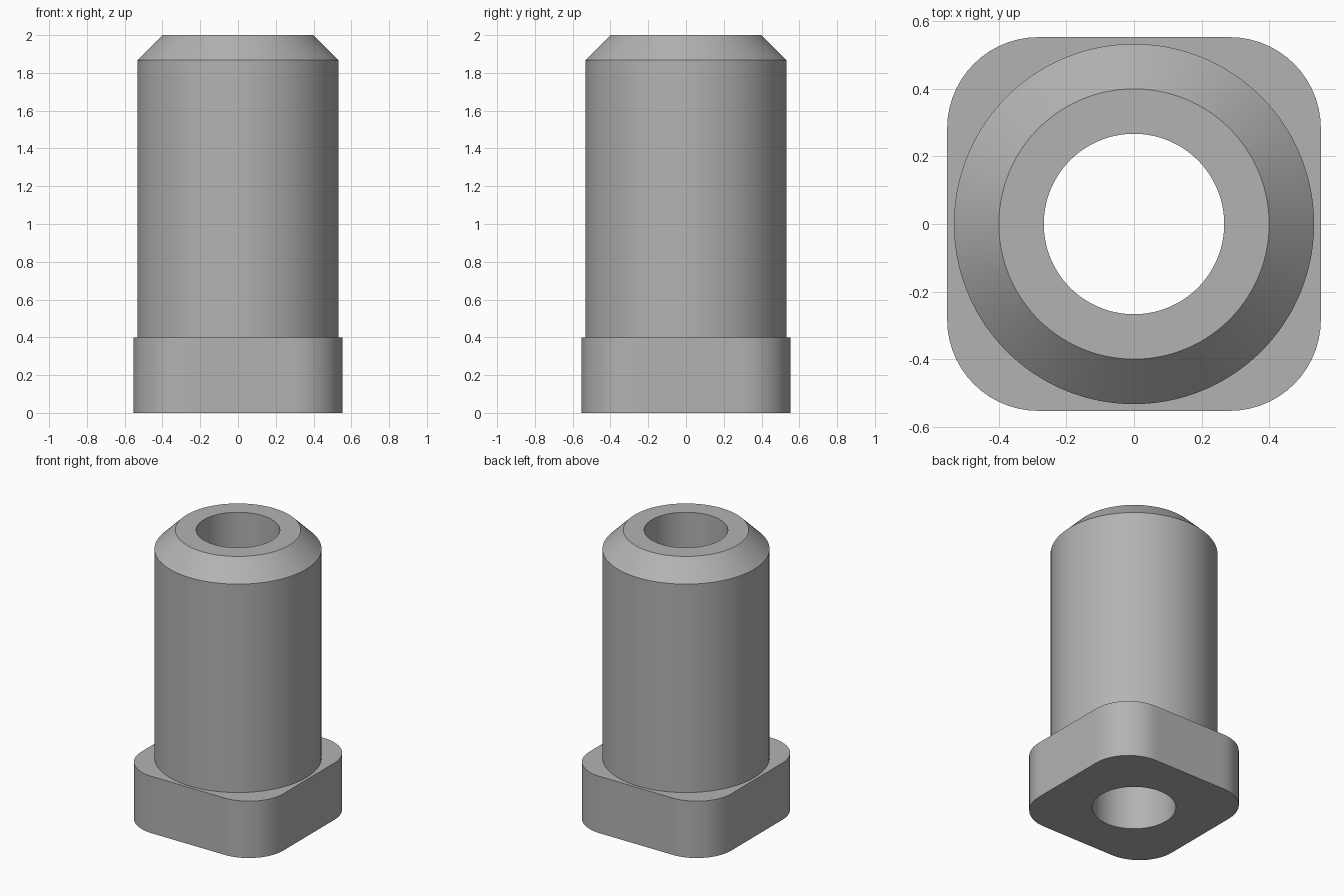
import bpy, bmesh
from math import pi, cos, sin, atan2

cube = bpy.data.objects.get("Cube")
if cube:
    bpy.data.objects.remove(cube)

HALF, CORNER = 0.553, 0.27            # square foot: half width, corner radius
BORE, SHAFT, TIP = 0.267, 0.533, 0.4  # radii
FOOT_TOP, CHAMFER, TOP = 0.4, 1.867, 2.0
ARC_STEPS, FLAT_STEPS = 14, 18

# Steel material
steel = bpy.data.materials.new("grey steel")
steel.use_nodes = True
colour = (0.45, 0.45, 0.45, 1)
steel.diffuse_color = colour
steel.node_tree.nodes["Principled BSDF"].inputs["Base Color"].default_value = colour


def rounded_square():
    """Outline of the foot: a corner arc and a flat for each quarter."""
    inner = HALF - CORNER
    points = []
    for q in range(4):
        turn = q * pi / 2
        quarter = [(inner + CORNER * cos(a), inner + CORNER * sin(a))
                   for a in (i / ARC_STEPS * pi / 2 for i in range(ARC_STEPS))]
        quarter += [(inner - 2 * inner * i / FLAT_STEPS, HALF)
                    for i in range(FLAT_STEPS)]
        points += [(x * cos(turn) - y * sin(turn), x * sin(turn) + y * cos(turn))
                   for x, y in quarter]
    return points


square = rounded_square()
angles = [atan2(y, x) for x, y in square]


def circle(r):
    return [(r * cos(a), r * sin(a)) for a in angles]


# Closed section: bore, foot, shaft, chamfer and rim
sections = [(circle(BORE), TOP), (circle(BORE), 0), (square, 0),
            (square, FOOT_TOP), (circle(SHAFT), FOOT_TOP),
            (circle(SHAFT), CHAMFER), (circle(TIP), TOP)]
bm = bmesh.new()
rings = [[bm.verts.new((x, y, z)) for x, y in pts] for pts, z in sections]
count = len(square)
for k, ring in enumerate(rings):
    above = rings[(k + 1) % len(rings)]
    for i in range(count):
        j = (i + 1) % count
        bm.faces.new((ring[i], ring[j], above[j], above[i]))
bmesh.ops.recalc_face_normals(bm, faces=bm.faces)

mesh = bpy.data.meshes.new("square_foot_bushing")
bm.to_mesh(mesh)
bm.free()
mesh.materials.append(steel)
bushing = bpy.data.objects.new("square_foot_bushing", mesh)
bpy.context.collection.objects.link(bushing)

# Smooth round walls, crisp edges
bpy.ops.object.select_all(action="DESELECT")
bushing.select_set(True)
bpy.context.view_layer.objects.active = bushing
bpy.ops.object.shade_smooth_by_angle()
